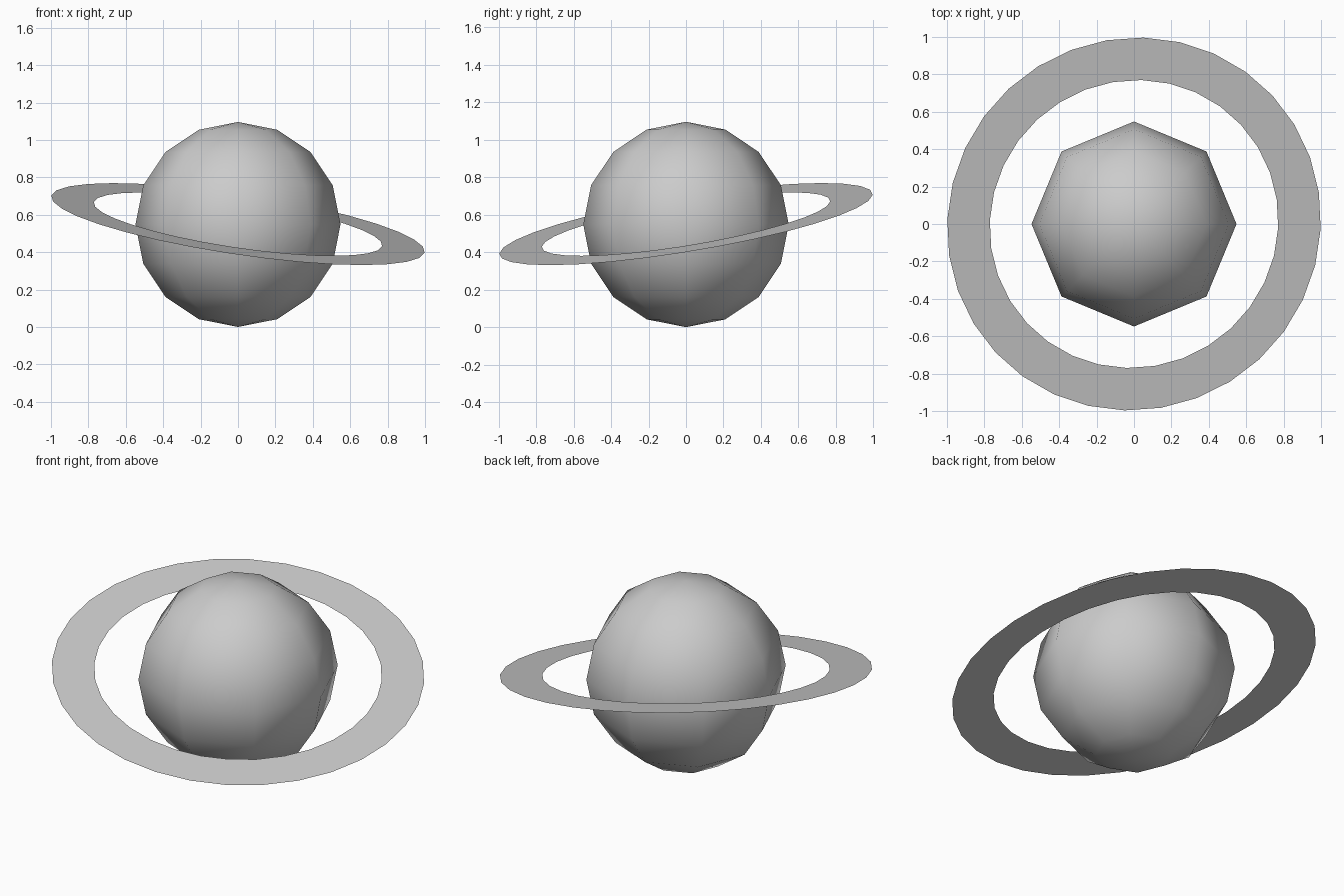
import bpy, bmesh
from math import radians, sin, cos, tau

if "Cube" in bpy.data.objects:
    bpy.data.objects.remove(bpy.data.objects["Cube"])

R = 0.548  # globe radius


def add_object(name, bm, location, rotation=(0, 0, 0)):
    mesh = bpy.data.meshes.new(name)
    bm.to_mesh(mesh)
    bm.free()
    obj = bpy.data.objects.new(name, mesh)
    obj.location = location
    obj.rotation_euler = rotation
    bpy.context.collection.objects.link(obj)
    return obj


# Globe: smooth-shaded low-poly sphere
bm = bmesh.new()
bmesh.ops.create_uvsphere(bm, u_segments=8, v_segments=8, radius=R)
for f in bm.faces:
    f.smooth = True
add_object("planet_globe", bm, (0, 0, R))

# Ring: flat tilted annulus with 32 sides
bm = bmesh.new()
N = 32
inner, outer = (
    [bm.verts.new((r * cos(tau * i / N), r * sin(tau * i / N), 0)) for i in range(N)]
    for r in (0.78, 1.01)
)
for i in range(N):
    j = (i + 1) % N
    bm.faces.new((inner[i], outer[i], outer[j], inner[j]))
add_object("planet_ring", bm, (0, 0, 0.55),
           (radians(9), radians(8.75), radians(-1.5)))
